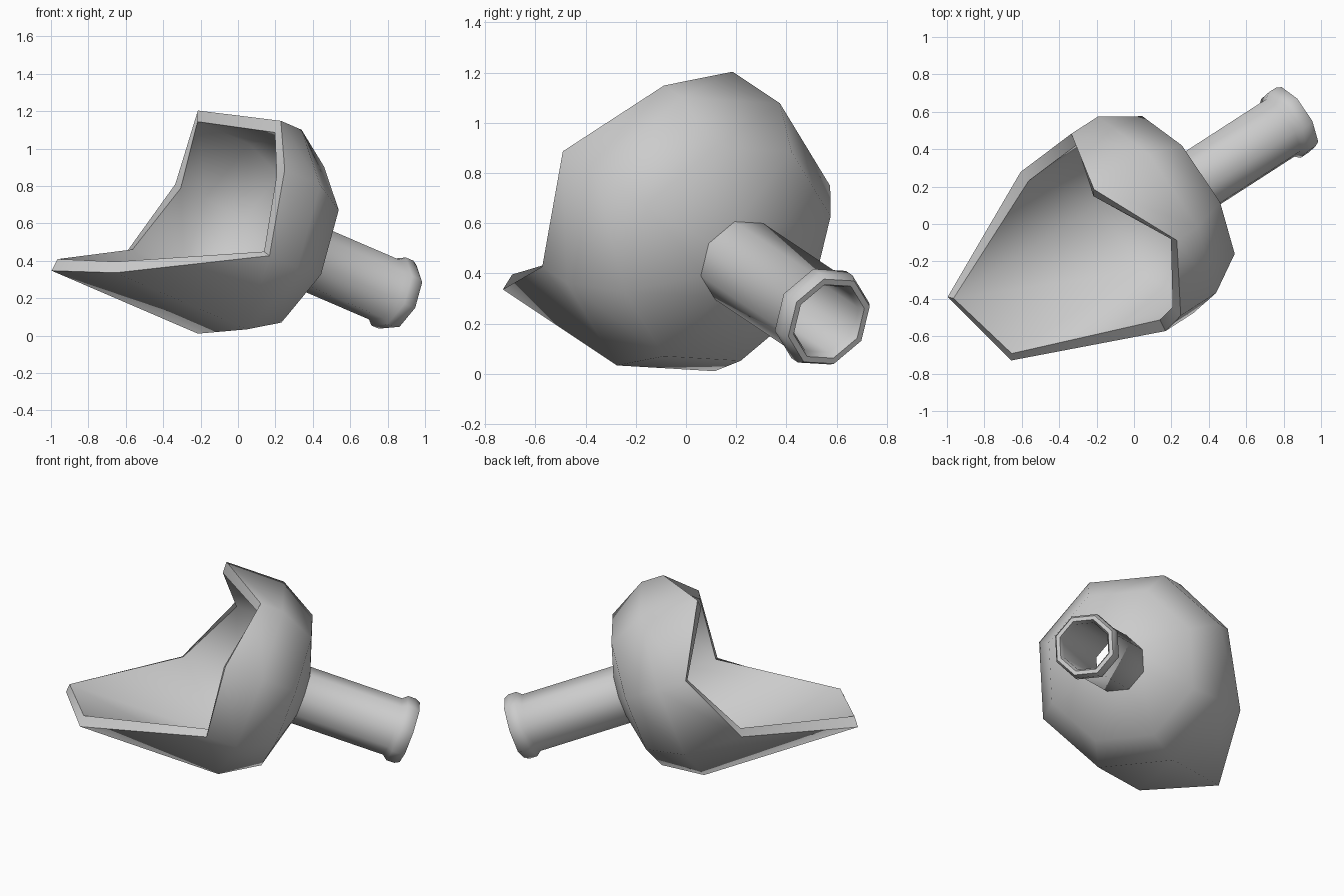
import bpy, math
from mathutils import Vector

if "Cube" in bpy.data.objects:
    bpy.data.objects.remove(bpy.data.objects["Cube"], do_unlink=True)

SIDES = 8
CENTRE = Vector((-0.04, -0.017, 0.60))
# Frame of the shared axis: it runs from the bowl down the handle
AXIS = Vector((0.79, 0.51, -0.34)).normalized()
SIDE = AXIS.cross(Vector((0, 0, 1))).normalized()
UP = SIDE.cross(AXIS)

grey = bpy.data.materials.new("light grey")
grey.use_nodes = True
colour = (0.6, 0.6, 0.6, 1)
grey.diffuse_color = colour
grey.node_tree.nodes["Principled BSDF"].inputs["Base Color"].default_value = colour


def ring(radius, along):
    """Octagon around the axis; along is one distance or one per corner."""
    if not isinstance(along, list):
        along = [along] * SIDES
    points = []
    for i, d in enumerate(along):
        a = math.radians(115.5 - i * 360 / SIDES)
        points.append(CENTRE + AXIS * d
                      + (SIDE * math.cos(a) + UP * math.sin(a)) * radius)
    return points


def closed_shell(name, profile):
    """Join the rings of a closed profile into a hollow part."""
    verts = [p for r, d in profile for p in ring(r, d)]
    n = len(profile)
    faces = []
    for k in range(n):
        a, b = k * SIDES, (k + 1) % n * SIDES
        for i in range(SIDES):
            j = (i + 1) % SIDES
            faces.append((a + i, a + j, b + j, b + i))
    mesh = bpy.data.meshes.new(name)
    mesh.from_pydata(verts, [], faces)
    mesh.materials.append(grey)
    obj = bpy.data.objects.new(name, mesh)
    bpy.context.collection.objects.link(obj)
    bpy.ops.object.select_all(action='DESELECT')
    obj.select_set(True)
    bpy.context.view_layer.objects.active = obj
    bpy.ops.object.mode_set(mode='EDIT')
    bpy.ops.mesh.select_all(action='SELECT')
    bpy.ops.mesh.normals_make_consistent(inside=False)
    bpy.ops.object.mode_set(mode='OBJECT')
    bpy.ops.object.shade_smooth_by_angle(angle=math.radians(60))
    return obj


# Scoop bowl: uneven rim with a long lower lip, round back with a hole
rim = [-0.24, -0.01, -0.11, -0.06, -0.76, -0.86, -0.24, -0.05]
closed_shell("scoop_bowl", [
    (0.615, rim), (0.615, 0.13), (0.48, 0.36), (0.165, 0.455),
    (0.165, 0.40), (0.43, 0.32), (0.545, 0.11), (0.545, rim)])

# Open tubular handle with a rounded bead at its end
closed_shell("handle_tube", [
    (0.18, 0.40), (0.18, 1.04), (0.205, 1.07), (0.205, 1.12), (0.19, 1.15),
    (0.165, 1.15), (0.15, 1.12), (0.15, 0.40)])
